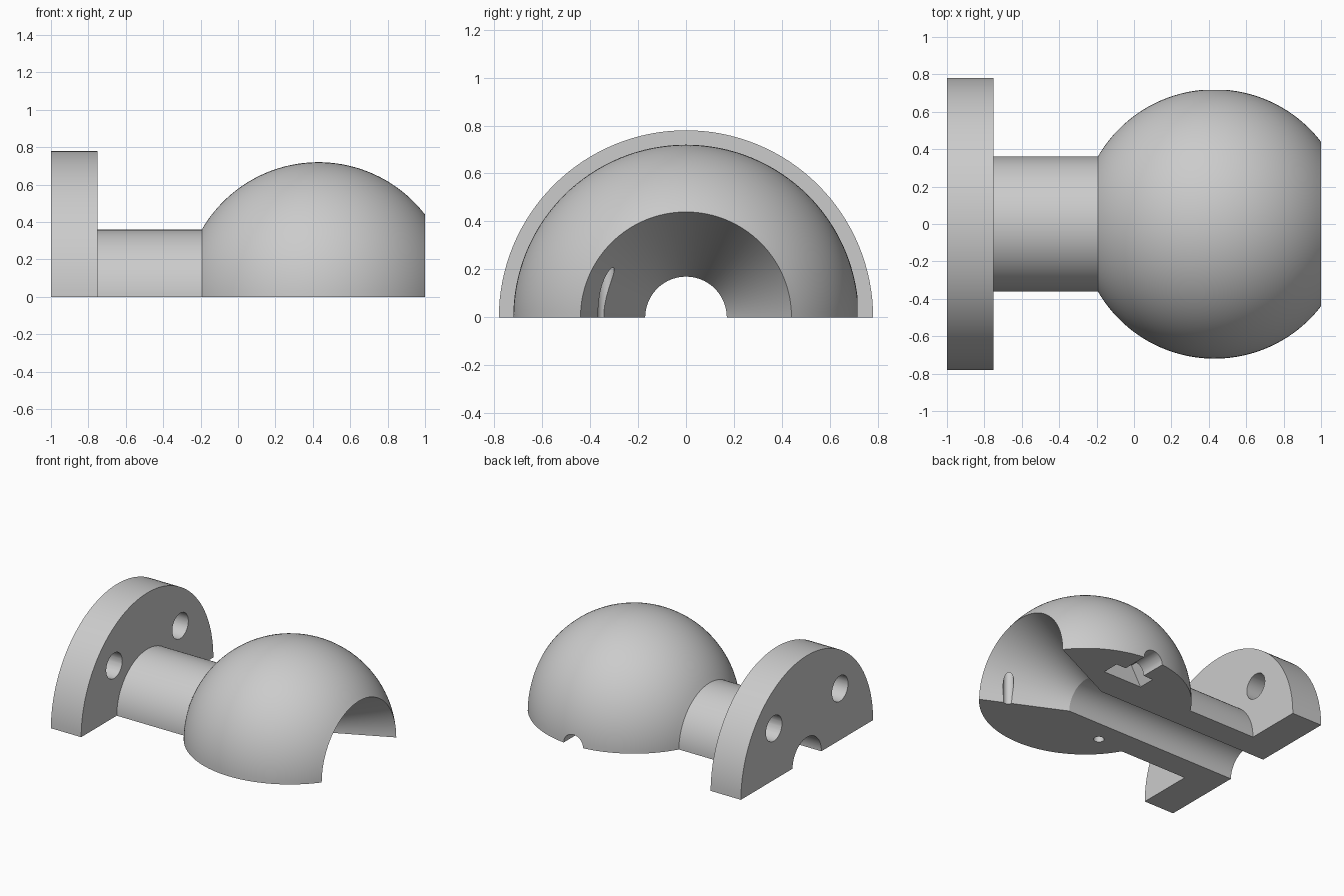
import bpy
import bmesh
import math
from mathutils import Matrix, Vector

if "Cube" in bpy.data.objects:
    bpy.data.objects.remove(bpy.data.objects["Cube"], do_unlink=True)

FLANGE_R, SHAFT_R, BALL_R, BORE_R = 0.78, 0.36, 0.72, 0.17
BALL_X = 0.43

grey = bpy.data.materials.new("plain grey")
grey.use_nodes = True
grey.diffuse_color = (0.6, 0.6, 0.6, 1)
grey.node_tree.nodes["Principled BSDF"].inputs["Base Color"].default_value = (0.6, 0.6, 0.6, 1)


def make_object(name, bm):
    bmesh.ops.recalc_face_normals(bm, faces=bm.faces)
    mesh = bpy.data.meshes.new(name)
    bm.to_mesh(mesh)
    bm.free()
    mesh.materials.append(grey)
    obj = bpy.data.objects.new(name, mesh)
    bpy.context.collection.objects.link(obj)
    return obj


def half_revolve(name, profile, steps):
    """Sweep a closed (x, radius) profile half a turn about the x axis."""
    bm = bmesh.new()
    rings = []
    for i in range(steps + 1):
        a = math.pi * i / steps
        rings.append([bm.verts.new((x, r * math.cos(a), r * math.sin(a))) for x, r in profile])
    n = len(profile)
    for a, b in zip(rings, rings[1:]):
        for k in range(n):
            m = (k + 1) % n
            bm.faces.new((a[k], a[m], b[m], b[k]))
    bm.faces.new(rings[0])
    bm.faces.new(rings[-1])
    return make_object(name, bm)


def rod_cutter(name, start, end, radius, sides=32):
    """Prism between two points; six sides give a nut with corners along x."""
    start, end = Vector(start), Vector(end)
    bm = bmesh.new()
    turn = Vector((0, 0, 1)).rotation_difference(end - start).to_matrix().to_4x4()
    bmesh.ops.create_cone(bm, cap_ends=True, segments=sides, radius1=radius, radius2=radius,
                          depth=(end - start).length)
    if sides == 6:
        # put two opposite corners on the x axis
        corner = max(bm.verts, key=lambda v: v.co.x).co
        spin = Matrix.Rotation(-math.atan2(corner.y, corner.x), 4, "Z")
        bmesh.ops.transform(bm, matrix=spin, verts=bm.verts)
    bmesh.ops.transform(bm, matrix=Matrix.Translation((start + end) / 2) @ turn, verts=bm.verts)
    obj = make_object(name, bm)
    obj.hide_render = True
    return obj


# Body: flange, shaft and ball outside, bore and flared mouth inside
first = math.pi - math.asin(SHAFT_R / BALL_R)
last = math.acos((1 - BALL_X) / BALL_R)
arc = []
for i in range(41):
    a = first + (last - first) * i / 40
    arc.append((BALL_X + BALL_R * math.cos(a), BALL_R * math.sin(a)))
profile = [(-1, BORE_R), (-1, FLANGE_R), (-0.75, FLANGE_R), (-0.75, SHAFT_R)]
profile += arc + [(BALL_X, BORE_R)]
body = half_revolve("flanged_ball_half", profile, 64)

# Flange bolt holes
cutters = []
for side in (-1, 1):
    cutters.append(rod_cutter("bolt_hole", (-1.1, side * 0.39, 0.385), (-0.65, side * 0.39, 0.385), 0.095))

# Dowel holes in the split face
for offset in (-0.4, 0.4):
    x = BALL_X + offset
    cutters.append(rod_cutter("dowel_hole", (x, -0.335, -0.1), (x, -0.335, 0.28), 0.036))

# Nut pocket and screw channel
cutters.append(rod_cutter("nut_pocket", (BALL_X, 0.39, 0), (BALL_X, 0.52, 0), 0.16, 6))
cutters.append(rod_cutter("screw_channel", (BALL_X, 0.5, 0), (BALL_X, 0.85, 0), 0.08))

bpy.ops.object.select_all(action="DESELECT")
body.select_set(True)
bpy.context.view_layer.objects.active = body
for cutter in cutters:
    mod = body.modifiers.new(cutter.name, "BOOLEAN")
    mod.operation = "DIFFERENCE"
    mod.solver = "EXACT"
    mod.object = cutter
    bpy.ops.object.modifier_apply(modifier=mod.name)
for cutter in cutters:
    bpy.data.objects.remove(cutter, do_unlink=True)
bpy.ops.object.shade_smooth_by_angle(angle=math.radians(25))
